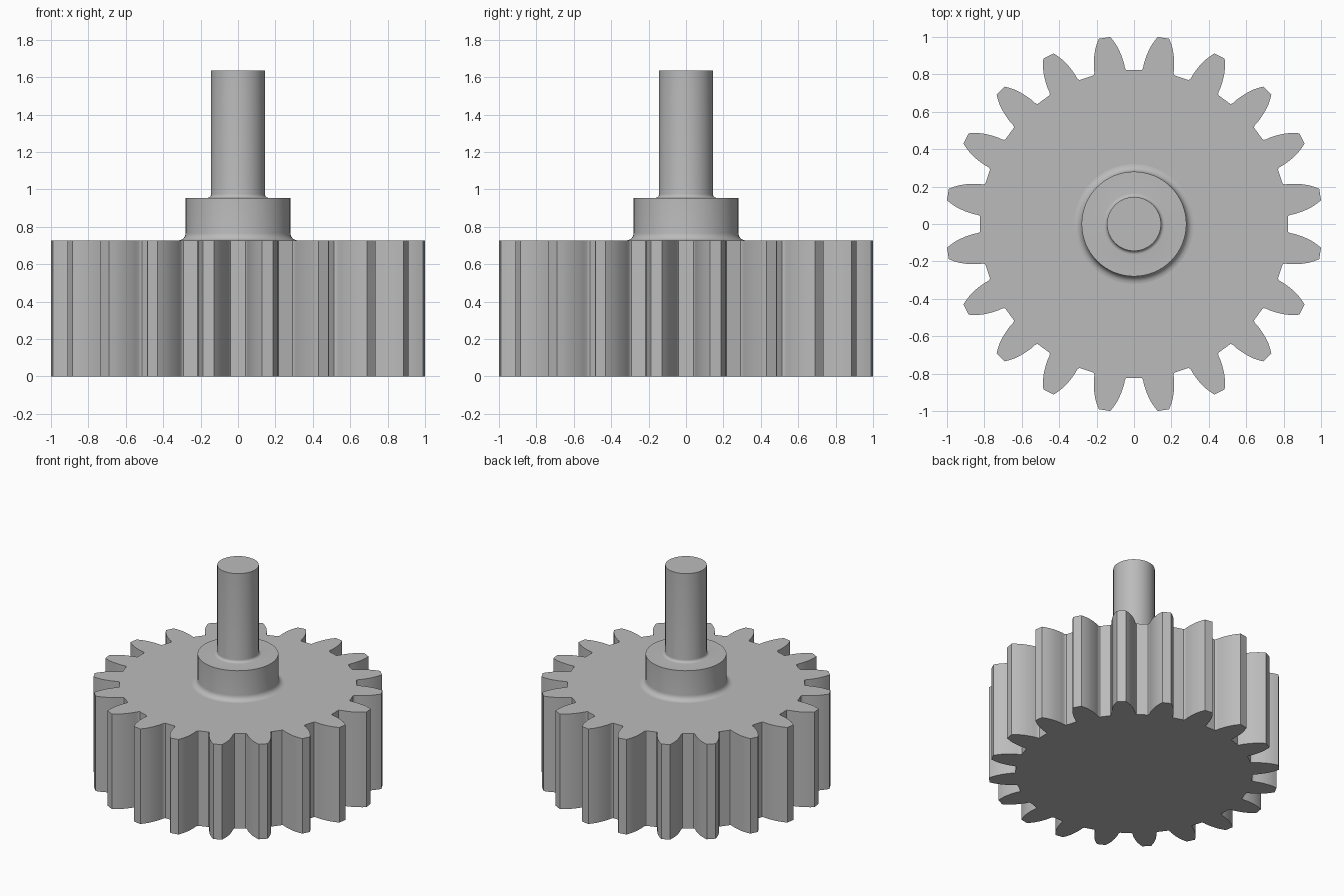
import bpy
import bmesh
from math import sin, cos, pi, radians

cube = bpy.data.objects.get("Cube")
if cube:
    bpy.data.objects.remove(cube, do_unlink=True)

TEETH = 20
GEAR_TOP = 0.727

steel = bpy.data.materials.new("grey steel")
steel.use_nodes = True
GREY = (0.5, 0.5, 0.5, 1)
steel.diffuse_color = GREY
steel.node_tree.nodes["Principled BSDF"].inputs["Base Color"].default_value = GREY


def finish(bm, name):
    bmesh.ops.recalc_face_normals(bm, faces=bm.faces)
    mesh = bpy.data.meshes.new(name)
    bm.to_mesh(mesh)
    bm.free()
    obj = bpy.data.objects.new(name, mesh)
    bpy.context.collection.objects.link(obj)
    mesh.materials.append(steel)
    bpy.ops.object.select_all(action="DESELECT")
    obj.select_set(True)
    bpy.context.view_layer.objects.active = obj
    bpy.ops.object.shade_smooth_by_angle(angle=radians(30))
    return obj


# Gear: one tooth flank as (radius, half angle in degrees), mirrored and repeated
flank = [(0.823, 6.3), (0.827, 5.95), (0.838, 5.65), (0.86, 5.45), (0.885, 5.05),
         (0.91, 4.6), (0.935, 4.05), (0.96, 3.4), (0.985, 2.6), (1.008, 1.75)]
tooth = [(r, -a) for r, a in flank] + [(r, a) for r, a in reversed(flank)]
pitch = 360 / TEETH
bm = bmesh.new()
outline = []
for i in range(TEETH):
    for r, a in tooth:
        t = radians(pitch * (i + 0.5) + a)
        outline.append(bm.verts.new((r * cos(t), r * sin(t), 0)))
base = bm.faces.new(outline)
top = bmesh.ops.extrude_face_region(bm, geom=[base], use_keep_orig=True)
bmesh.ops.translate(bm, vec=(0, 0, GEAR_TOP),
                    verts=[g for g in top["geom"] if isinstance(g, bmesh.types.BMVert)])
finish(bm, "gear")


# Hub and shaft: turned profile with a concave fillet at each step
def fillet(radius, z, size, steps=6):
    angles = [pi / 2 * k / steps for k in range(steps + 1)]
    return [(radius + size * (1 - sin(a)), z + size * (1 - cos(a))) for a in angles]


profile = fillet(0.28, GEAR_TOP, 0.04) + [(0.28, 0.955)]
profile += fillet(0.144, 0.955, 0.02) + [(0.144, 1.635), (0, 1.635)]
bm = bmesh.new()
verts = [bm.verts.new((r, 0, z)) for r, z in profile]
edges = [bm.edges.new(pair) for pair in zip(verts, verts[1:])]
bmesh.ops.spin(bm, geom=verts + edges, cent=(0, 0, 0), axis=(0, 0, 1),
               angle=2 * pi, steps=64, use_merge=True)
bmesh.ops.remove_doubles(bm, verts=bm.verts, dist=0.0005)
finish(bm, "hub_and_shaft")
